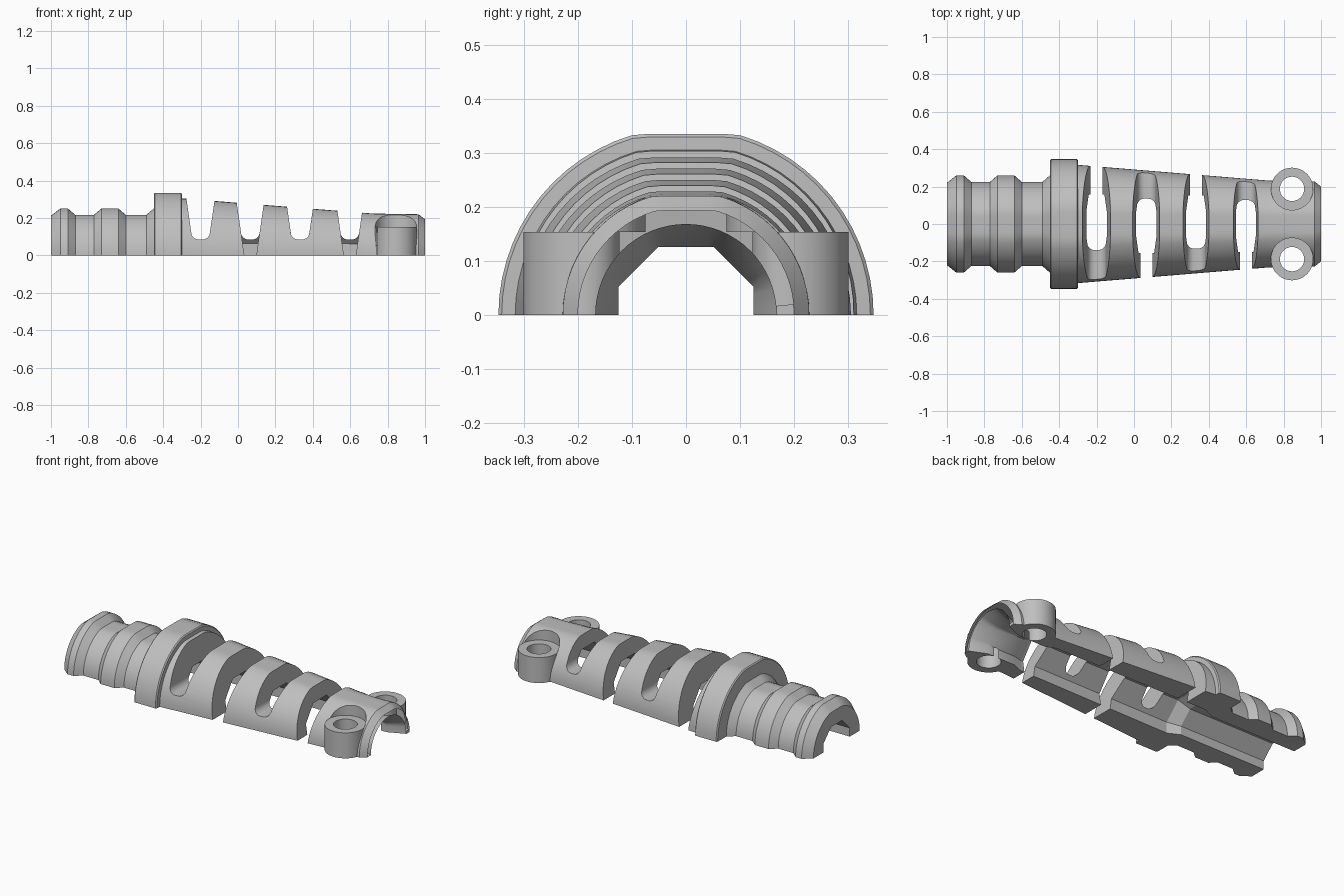
import bpy, bmesh
from math import pi, cos, sin

if "Cube" in bpy.data.objects:
    bpy.data.objects.remove(bpy.data.objects["Cube"])

grey = bpy.data.materials.new("plain grey")
grey.use_nodes = True
grey.diffuse_color = (0.52, 0.52, 0.52, 1)
grey.node_tree.nodes["Principled BSDF"].inputs["Base Color"].default_value = (0.52, 0.52, 0.52, 1)
SIDES = 64


def finish(name, bm):
    bmesh.ops.recalc_face_normals(bm, faces=bm.faces)
    mesh = bpy.data.meshes.new(name)
    bm.to_mesh(mesh)
    bm.free()
    mesh.materials.append(grey)
    ob = bpy.data.objects.new(name, mesh)
    bpy.context.collection.objects.link(ob)
    return ob


def loft(name, profile, section):
    """Solid along x; section(r, angle) gives the (y, z) outline."""
    bm = bmesh.new()
    rings = [[bm.verts.new((x, *section(r, 2 * pi * i / SIDES))) for i in range(SIDES)]
             for x, r in profile]
    for a, b in zip(rings, rings[1:]):
        for i in range(SIDES):
            j = (i + 1) % SIDES
            bm.faces.new((a[i], a[j], b[j], b[i]))
    bm.faces.new(rings[0])
    bm.faces.new(rings[-1])
    return finish(name, bm)


def prism(name, outline, y0, y1):
    """Extrude an xz outline along y."""
    bm = bmesh.new()
    face = bm.faces.new([bm.verts.new((x, y0, z)) for x, z in outline])
    out = bmesh.ops.extrude_face_region(bm, geom=[face])
    verts = [v for v in out["geom"] if isinstance(v, bmesh.types.BMVert)]
    bmesh.ops.translate(bm, verts=verts, vec=(0, y1 - y0, 0))
    return finish(name, bm)


def cylinder(name, x, y, r, z0, z1):
    bm = bmesh.new()
    bmesh.ops.create_cone(bm, cap_ends=True, segments=SIDES, radius1=r, radius2=r, depth=z1 - z0)
    bmesh.ops.translate(bm, verts=bm.verts, vec=(x, y, (z0 + z1) / 2))
    return finish(name, bm)


def combine(target, tool, op="DIFFERENCE"):
    mod = target.modifiers.new(tool.name, "BOOLEAN")
    mod.operation, mod.solver, mod.object = op, "EXACT", tool
    bpy.context.view_layer.objects.active = target
    bpy.ops.object.modifier_apply(modifier=mod.name)
    bpy.data.objects.remove(tool)


def flattened(r, a):
    return r * cos(a), max(-0.965 * r, min(0.965 * r, r * sin(a)))


def octagonal(r, a):
    # wide mouth is round, the rest of the bore is eight-sided
    if r > 0.163:
        return r * cos(a), r * sin(a)
    k = r / cos((a + pi / 8) % (pi / 4) - pi / 8)
    return k * cos(a), k * sin(a)


# Ribbed plug, collar and tapered sleeve
body = loft("strain_relief_half", [
    (-1, 0.22), (-0.95, 0.26), (-0.91, 0.26), (-0.87, 0.225), (-0.77, 0.225),
    (-0.73, 0.26), (-0.64, 0.26), (-0.6, 0.225), (-0.49, 0.225), (-0.45, 0.26),
    (-0.449, 0.341), (-0.443, 0.347), (-0.306, 0.347), (-0.3, 0.341),
    (-0.299, 0.316), (0.72, 0.232), (0.965, 0.228), (1, 0.2)], flattened)

# Screw ears, with clearance above each
EAR_X, EAR_Y, EAR_R, EAR_TOP = 0.845, 0.188, 0.113, 0.153
for side in (-1, 1):
    y = side * EAR_Y
    combine(body, cylinder("ear_clearance", EAR_X, y, EAR_R, EAR_TOP, 0.5))
    combine(body, cylinder("screw_ear", EAR_X, y, EAR_R, -0.1, EAR_TOP), "UNION")

# Cable bore: narrow plug, wider sleeve, narrow clamp, flared mouth
combine(body, loft("bore", [
    (-1.1, 0.125), (-0.43, 0.125), (-0.36, 0.16), (0.66, 0.15), (0.72, 0.125),
    (0.9, 0.125), (1, 0.168), (1.1, 0.211)], octagonal))

for side in (-1, 1):
    combine(body, cylinder("screw_hole", EAR_X, side * EAR_Y, 0.065, -0.2, 0.4))


# Alternating flex slots: open on one side, round-bottomed on the other
def half_width(z):
    return 0.032 + 0.145 * z


FLOOR, FILLET, TOP = 0.085, 0.04, 0.45
for i in range(4):
    x = -0.2 + 0.266 * i
    side = 1 if i % 2 == 0 else -1
    wide, low = half_width(TOP), half_width(-0.1)
    opened = [(x - wide, TOP), (x - low, -0.1), (x + low, -0.1), (x + wide, TOP)]
    combine(body, prism("open_slot", opened, -0.02 * side, 0.6 * side))
    w = half_width(FLOOR + FILLET)
    arc = [(w - FILLET + FILLET * sin(t * pi / 16), FLOOR + FILLET - FILLET * cos(t * pi / 16))
           for t in range(9)]
    closed = ([(x - wide, TOP)] + [(x - dx, z) for dx, z in reversed(arc)]
              + [(x + dx, z) for dx, z in arc] + [(x + wide, TOP)])
    combine(body, prism("closed_slot", closed, 0.02 * side, -0.6 * side))

# Flat parting face
combine(body, prism("lower_half", [(-2, -1), (2, -1), (2, 0), (-2, 0)], -1, 1))

bpy.ops.object.select_all(action="DESELECT")
body.select_set(True)
bpy.context.view_layer.objects.active = body
bpy.ops.object.shade_smooth_by_angle(angle=0.45)
